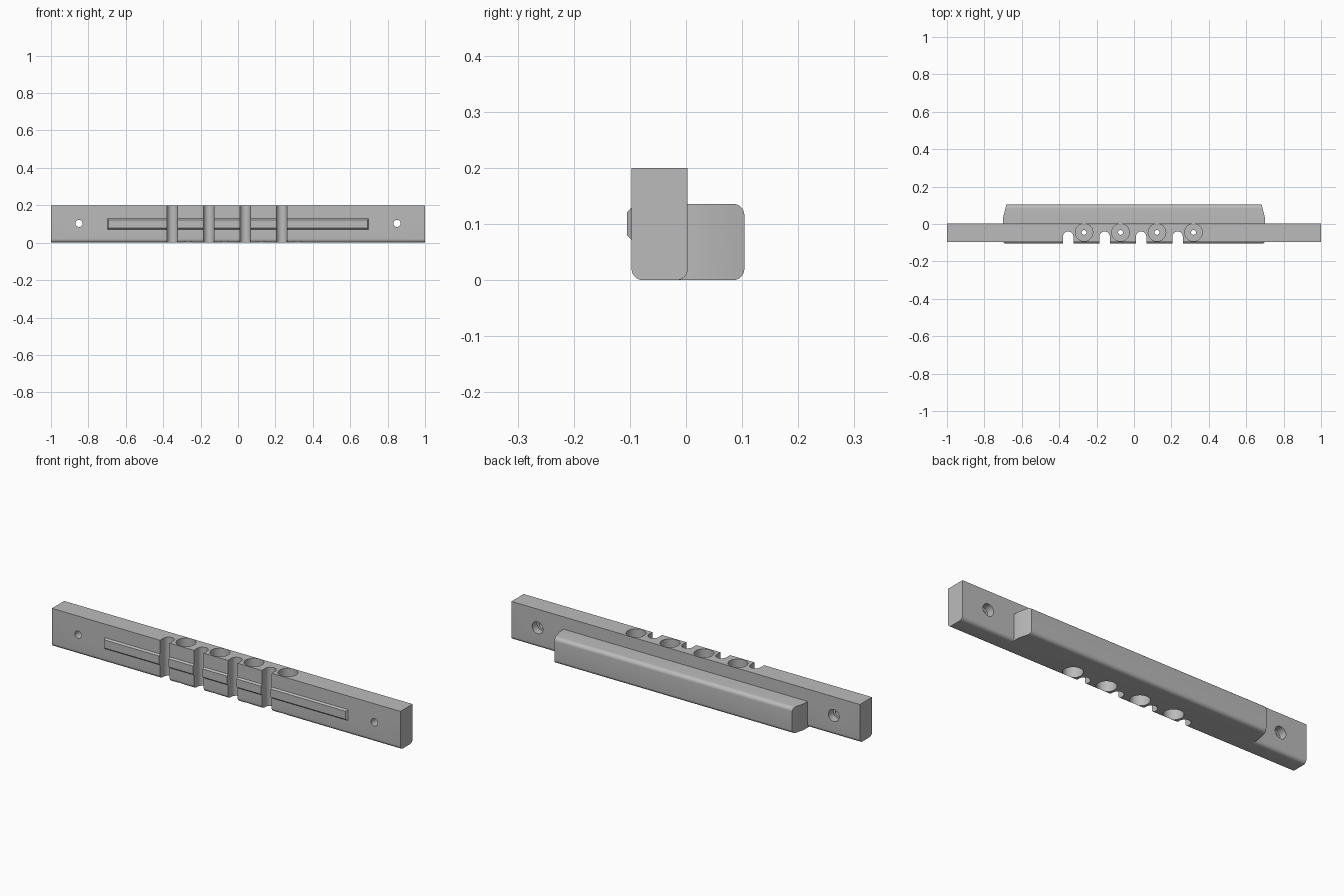
import bpy, bmesh, math
from mathutils import Matrix

cube = bpy.data.objects.get("Cube")
if cube:
    bpy.data.objects.remove(cube, do_unlink=True)

grey = bpy.data.materials.new("plain_grey")
grey.use_nodes = True
colour = (0.5, 0.5, 0.5, 1)
grey.diffuse_color = colour
grey.node_tree.nodes["Principled BSDF"].inputs["Base Color"].default_value = colour

FRONT, BACK, REAR = -0.097, 0.003, 0.104
HEIGHT, ROUND = 0.2, 0.02
PITCH = 0.195


def add_object(name, bm):
    bmesh.ops.recalc_face_normals(bm, faces=bm.faces)
    mesh = bpy.data.meshes.new(name)
    bm.to_mesh(mesh)
    bm.free()
    mesh.materials.append(grey)
    obj = bpy.data.objects.new(name, mesh)
    bpy.context.collection.objects.link(obj)
    return obj


def box(name, lo, hi, rounded=None):
    """Box between two corners; rounded picks x-running edges by (y, z)."""
    bm = bmesh.new()
    bmesh.ops.create_cube(bm, size=1)
    for v in bm.verts:
        v.co = [lo[i] if v.co[i] < 0 else hi[i] for i in range(3)]
    if rounded:
        edges = [e for e in bm.edges
                 if abs(e.verts[0].co.x - e.verts[1].co.x) > 0.1 and rounded(e.verts[0].co)]
        bmesh.ops.bevel(bm, geom=edges, offset=ROUND, segments=8, profile=0.5, affect='EDGES')
    return add_object(name, bm)


def prism(name, points, depth):
    """Extrude an (x, y) outline upward through depth = (z0, z1)."""
    bm = bmesh.new()
    face = bm.faces.new([bm.verts.new((x, y, depth[0])) for x, y in points])
    new = bmesh.ops.extrude_face_region(bm, geom=[face])["geom"]
    for v in new:
        if isinstance(v, bmesh.types.BMVert):
            v.co.z = depth[1]
    return add_object(name, bm)


def cylinder(name, radius, centre, length, axis='Z'):
    bm = bmesh.new()
    turn = Matrix.Rotation(math.pi / 2, 4, 'X') if axis == 'Y' else Matrix()
    bmesh.ops.create_cone(bm, cap_ends=True, segments=40, radius1=radius, radius2=radius,
                          depth=length, matrix=Matrix.Translation(centre) @ turn)
    return add_object(name, bm)


def combine(target, tool, operation):
    tool.hide_render = True
    mod = target.modifiers.new(tool.name, 'BOOLEAN')
    mod.operation, mod.solver, mod.object = operation, 'EXACT', tool
    bpy.context.view_layer.objects.active = target
    bpy.ops.object.modifier_apply(modifier=mod.name)
    bpy.data.objects.remove(tool, do_unlink=True)


# Long mounting bar, rounded along the two bottom edges
body = box("holder_bar", (-1, FRONT, 0), (1, BACK, HEIGHT), lambda co: co.z < 0.1)

# Rear block with rounded back edges and tapered ends
block = box("rear_block", (-0.8, -0.05, 0), (0.8, REAR, 0.136), lambda co: co.y > 0)
outline = [(-0.7, -0.2), (0.7, -0.2), (0.7, 0.035), (0.682, REAR + 0.001),
           (-0.682, REAR + 0.001), (-0.7, 0.035)]
combine(block, prism("end_taper", outline, (-0.1, 0.3)), 'INTERSECT')
combine(body, block, 'UNION')

# Chamfered ridge along the front
ridge = box("front_ridge", (-0.7, -0.105, 0.07), (0.7, -0.089, 0.131))
for v in ridge.data.vertices:
    if v.co.y < -0.1:
        v.co.z += 0.0095 if v.co.z < 0.1 else -0.0095
        v.co.x *= 0.988
    else:
        v.co.y = FRONT + 0.002
combine(body, ridge, 'UNION')

# Round-ended vertical slots in the front, each beside a stepped hole
for i in range(4):
    sx, r, cy = -0.352 + i * PITCH, 0.028, -0.068
    arc = [(sx + r * math.cos(math.pi * k / 16), cy + r * math.sin(math.pi * k / 16))
           for k in range(17)]
    combine(body, prism("slot", arc + [(sx - r, -0.2), (sx + r, -0.2)], (-0.1, 0.3)), 'DIFFERENCE')
    hx, hy = -0.267 + i * PITCH, -0.045
    combine(body, cylinder("pin_hole", 0.013, (hx, hy, 0.1), 0.4), 'DIFFERENCE')
    for z in (0, HEIGHT):
        combine(body, cylinder("counterbore", 0.047, (hx, hy, z), 0.14), 'DIFFERENCE')

# Screw holes at the ends, widened at the back
for x in (-0.85, 0.85):
    combine(body, cylinder("screw_hole", 0.019, (x, 0, 0.103), 0.5, 'Y'), 'DIFFERENCE')
    combine(body, cylinder("screw_head", 0.031, (x, BACK, 0.103), 0.08, 'Y'), 'DIFFERENCE')

bpy.ops.object.select_all(action='DESELECT')
body.select_set(True)
bpy.context.view_layer.objects.active = body
bpy.ops.object.shade_smooth_by_angle(angle=math.radians(30))
